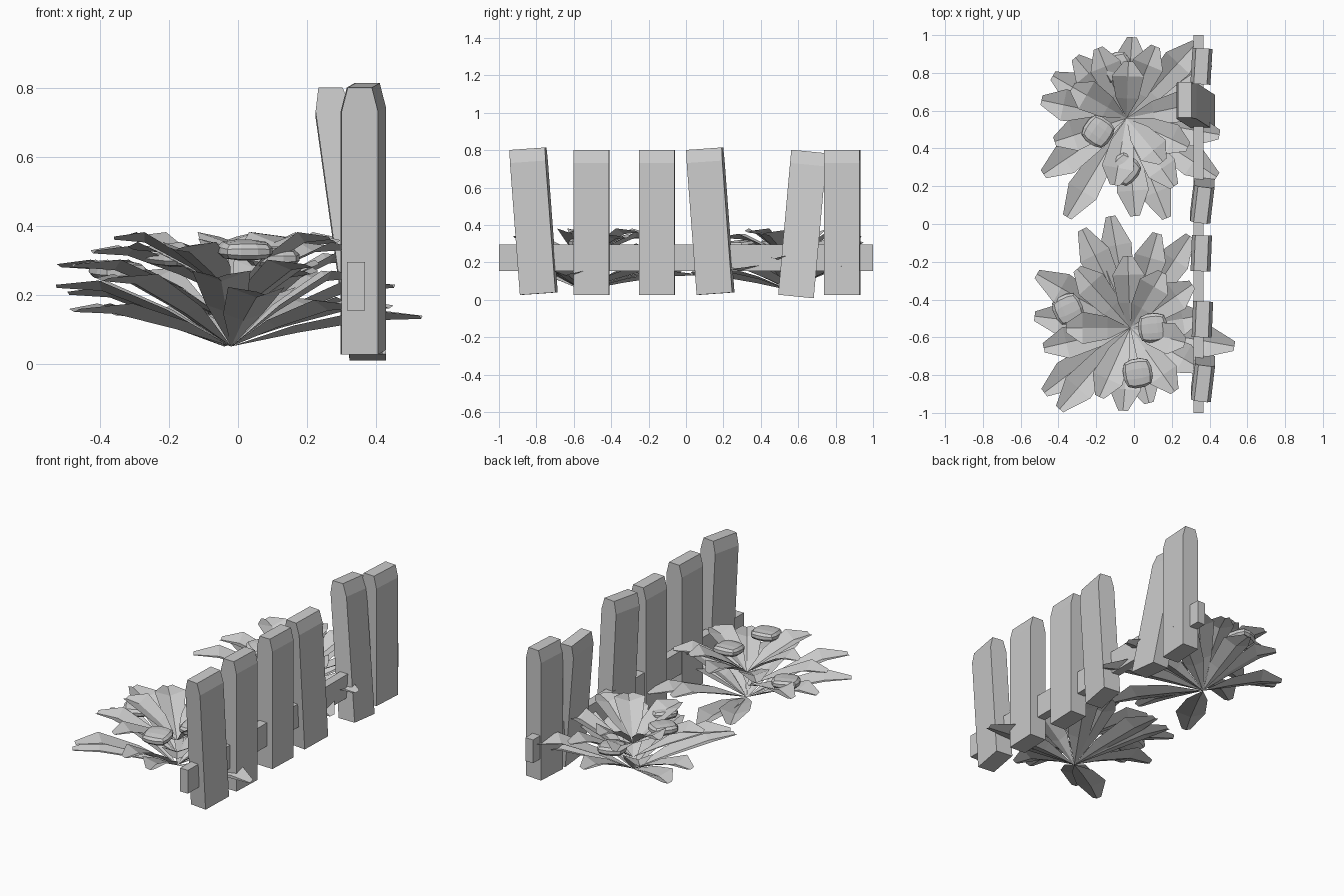
import bpy, bmesh, math
from mathutils import Vector, Matrix

if "Cube" in bpy.data.objects:
    bpy.data.objects.remove(bpy.data.objects["Cube"])


def make_object(name, bm):
    bmesh.ops.recalc_face_normals(bm, faces=bm.faces)
    me = bpy.data.meshes.new(name)
    bm.to_mesh(me)
    bm.free()
    ob = bpy.data.objects.new(name, me)
    bpy.context.collection.objects.link(ob)
    return ob


# Pickets: chamfered profile in x/z extruded along y, leaned by a shear, slightly twisted
def picket(name, x, y, z0, lean_x=0, lean_y=0, tilt=0, twist=.08):
    bm = bmesh.new()
    prof = [(-.053, 0), (.053, 0), (.053, .705), (.035, .775), (-.035, .775), (-.053, .705)]
    rows = []
    for s in (-.095, .095):
        rows.append([bm.verts.new((x + px + lean_x * pz + twist * s,
                                   y + s + lean_y * pz - twist * px, z0 + pz + tilt * s))
                     for px, pz in prof])
    a, b = rows
    bm.faces.new(a)
    bm.faces.new(b[::-1])
    for i in range(6):
        j = (i + 1) % 6
        bm.faces.new((a[i], b[i], b[j], a[j]))
    make_object(name, bm)


pickets = [(.365, -.787, .033, 0, -.075, .07, .12), (.362, -.505, .027, 0, 0, 0, .04),
           (.356, -.155, .027, 0, 0, 0, .04), (.362, .158, .033, 0, -.075, .07, .12),
           (.377, .588, .018, -.14, .09, -.10, 0), (.357, .835, .027, 0, 0, 0, .06)]
for i, p in enumerate(pickets):
    picket(f"picket_{i + 1}", *p)

# Rail running the length of the fence
bm = bmesh.new()
bmesh.ops.create_cube(bm, size=1, matrix=Matrix.Translation((.342, 0, .225)) @
                      Matrix.Diagonal((.052, 2, .14, 1)))
make_object("fence_rail", bm)


# Leaf: folded blade that widens, then narrows to a blunt tip
def leaf(bm, centre, angle, length, tip_z, width):
    a = math.radians(angle)
    d = Vector((math.cos(a), math.sin(a), 0))
    n = Vector((-d.y, d.x, 0))
    root_z = .05 if tip_z < .27 else .12 if tip_z < .32 else .2
    base = Vector((*centre, root_z))
    rise = tip_z - root_z
    stations = [(.35, .7, .5), (.74, 1, .95), (1, .3, 1)]
    root = bm.verts.new(base)
    prev = None
    for t, w, h in stations:
        mid = base + d * length * t + Vector((0, 0, rise * h))
        fold = Vector((0, 0, .03 * w))
        row = [bm.verts.new(mid + n * width / 2 * w + fold), bm.verts.new(mid),
               bm.verts.new(mid - n * width / 2 * w + fold)]
        for k in (0, 1):
            if prev:
                bm.faces.new((prev[k], prev[k + 1], row[k + 1], row[k]))
            else:
                bm.faces.new((root, row[k + 1], row[k]))
        prev = row


# Leaves as (direction, length, tip height)
plant_a = [(168, .46, .2), (130, .42, .26), (112, .4, .33), (86, .43, .2), (68, .41, .3),
           (47, .54, .25), (34, .53, .17), (12, .42, .3), (-10, .5, .22), (-33, .57, .16),
           (-55, .44, .26), (-68, .57, .13), (-85, .52, .16), (-100, .36, .33), (-121, .61, .14),
           (-146, .53, .28), (-162, .4, .32), (150, .45, .15), (88, .3, .36), (-25, .36, .35),
           (-50, .3, .36), (150, .33, .36)]
plant_b = [(-10, .56, .13), (10, .38, .25), (35, .4, .33), (57, .58, .17), (74, .52, .2),
           (92, .38, .34), (100, .6, .13), (116, .58, .15), (132, .42, .33), (150, .57, .28),
           (173, .51, .22), (193, .47, .28), (217, .57, .15), (229, .57, .24), (246, .4, .33),
           (265, .44, .25), (284, .41, .2), (305, .41, .28), (330, .44, .16), (345, .3, .36),
           (60, .34, .36), (180, .34, .36)]
for name, centre, leaves in (("back_plant", (-.04, .56), plant_a), ("front_plant", (-.02, -.55), plant_b)):
    bm = bmesh.new()
    for ang, ln, z in leaves:
        leaf(bm, centre, ang, ln, z, .17)
    make_object(name + "_leaves", bm)

# Flower heads: flattened rounded cubes resting on the leaves
heads = [(-.09, .83, .29, 20), (-.19, .49, .31, 55), (-.05, .29, .29, 50),
         (-.35, -.45, .27, 25), (.1, -.55, .31, 5), (.02, -.79, .33, 10)]
for i, (x, y, z, turn) in enumerate(heads):
    bm = bmesh.new()
    bmesh.ops.create_cube(bm, size=2)
    bmesh.ops.subdivide_edges(bm, edges=bm.edges[:], cuts=2, use_grid_fill=True)
    for v in bm.verts:
        v.co = v.co.lerp(v.co.normalized() * 1.2, .75)
    bm.transform(Matrix.Translation((x, y, z)) @ Matrix.Rotation(math.radians(turn), 4, 'Z') @
                 Matrix.Rotation(math.radians(5), 4, 'X') @ Matrix.Diagonal((.072, .072, .026, 1)))
    make_object(f"flower_head_{i + 1}", bm)
